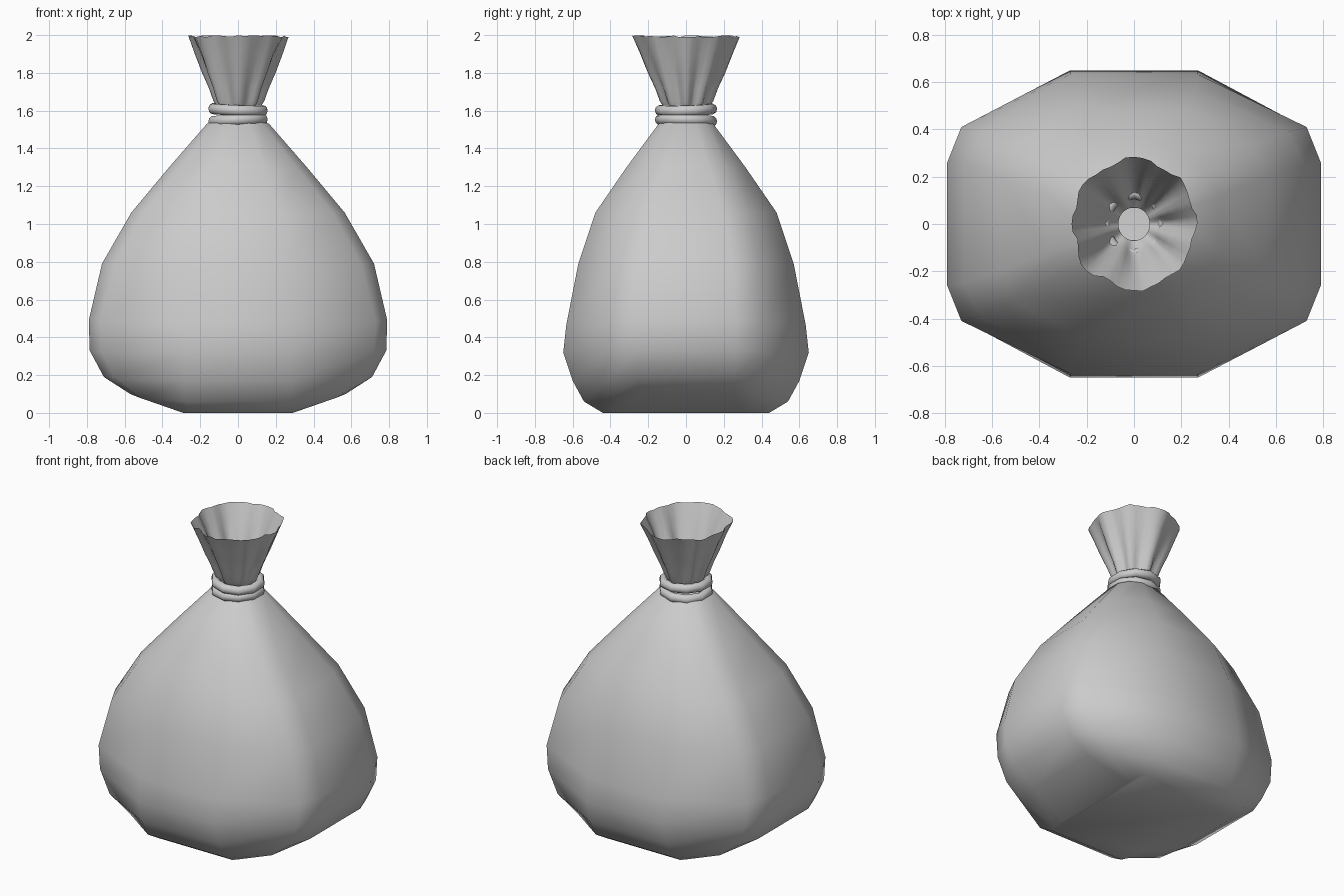
import bpy, bmesh, math, random
from math import sin, cos, pi

if "Cube" in bpy.data.objects:
    bpy.data.objects.remove(bpy.data.objects["Cube"])

random.seed(4)


def loft(name, rings, cap_bottom=False, angle=50):
    """Skin a list of closed point rings with quads."""
    bm = bmesh.new()
    loops = [[bm.verts.new(p) for p in r] for r in rings]
    n = len(loops[0])
    for a, b in zip(loops, loops[1:]):
        for i in range(n):
            j = (i + 1) % n
            bm.faces.new((a[i], a[j], b[j], b[i]))
    if cap_bottom:
        bm.faces.new(loops[0][::-1])
    me = bpy.data.meshes.new(name)
    bm.to_mesh(me)
    bm.free()
    ob = bpy.data.objects.new(name, me)
    bpy.context.collection.objects.link(ob)
    smooth(ob, angle)
    return ob


def smooth(ob, angle):
    bpy.ops.object.select_all(action='DESELECT')
    ob.select_set(True)
    bpy.context.view_layer.objects.active = ob
    bpy.ops.object.shade_smooth_by_angle(angle=math.radians(angle))


def body_ring(zx, hx, ex, zy, hy, ey, cx, cy):
    """Twelve-sided section: x faces, y faces and a corner point in each quadrant."""
    q = [(hx, ex, zx), (cx, cy, (zx + zy) / 2), (ey, hy, zy)]
    right = q + [(-x, y, z) for x, y, z in reversed(q)]
    return right + [(-x, -y, z) for x, y, z in right]


# Sack body: (side z, half x, edge y, front z, half y, edge x, corner x, corner y)
rows = [
    (0.00, 0.29, 0.30, 0.00, 0.44, 0.27, 0.29, 0.40),
    (0.10, 0.57, 0.25, 0.06, 0.54, 0.28, 0.52, 0.39),
    (0.19, 0.71, 0.26, 0.17, 0.60, 0.28, 0.65, 0.41),
    (0.33, 0.785, 0.26, 0.32, 0.65, 0.27, 0.72, 0.41),
    (0.49, 0.79, 0.26, 0.47, 0.633, 0.27, 0.73, 0.41),
    (0.79, 0.72, 0.25, 0.79, 0.57, 0.26, 0.65, 0.39),
    (1.06, 0.565, 0.20, 1.06, 0.48, 0.22, 0.50, 0.33),
    (1.30, 0.365, 0.12, 1.30, 0.315, 0.14, 0.31, 0.22),
    (1.53, 0.165, 0.05, 1.53, 0.145, 0.06, 0.13, 0.11),
    (1.565, 0.068, 0.02, 1.565, 0.068, 0.02, 0.05, 0.05),
]
loft("sack_body", [body_ring(*r) for r in rows], cap_bottom=True)

# Gathered collar: pleats strong at the throat, soft at the flared rim
N = 48
ragged = [random.uniform(-0.012, 0.0) for _ in range(N)]
phase = [random.uniform(-0.3, 0.3) for _ in range(N)]
profile = [(1.565, 0.068, 0.0), (1.60, 0.095, 0.10), (1.65, 0.122, 0.13),
           (1.72, 0.147, 0.11), (1.80, 0.184, 0.085), (1.90, 0.225, 0.06),
           (1.995, 0.268, 0.035)]
collar = []
for k, (z, r, amp) in enumerate(profile):
    ring = []
    for i in range(N):
        a = 2 * pi * i / N
        fold = cos(8 * a + 0.6 * sin(2 * a)) + 0.35 * sin(5 * a + 1)
        rr = r * (1 + amp * fold) * (1 - 0.025 * cos(2 * a))
        top = k == len(profile) - 1
        zz = z + (ragged[i] + 0.005 if top else 0)
        rr += 0.02 * phase[i] if top else 0
        ring.append((rr * cos(a), rr * sin(a), zz))
    collar.append(ring)
loft("gathered_collar", collar, angle=60)

# Cord wound around the neck
for i, (z, tx, ty) in enumerate([(1.605, 0.04, 0.03), (1.548, -0.04, -0.03)]):
    bpy.ops.mesh.primitive_torus_add(
        major_segments=10, minor_segments=10, major_radius=0.136,
        minor_radius=0.029, location=(0, 0, z), rotation=(tx, ty, pi / 10))
    cord = bpy.context.object
    cord.name = f"neck_cord_{i + 1}"
    smooth(cord, 60)
